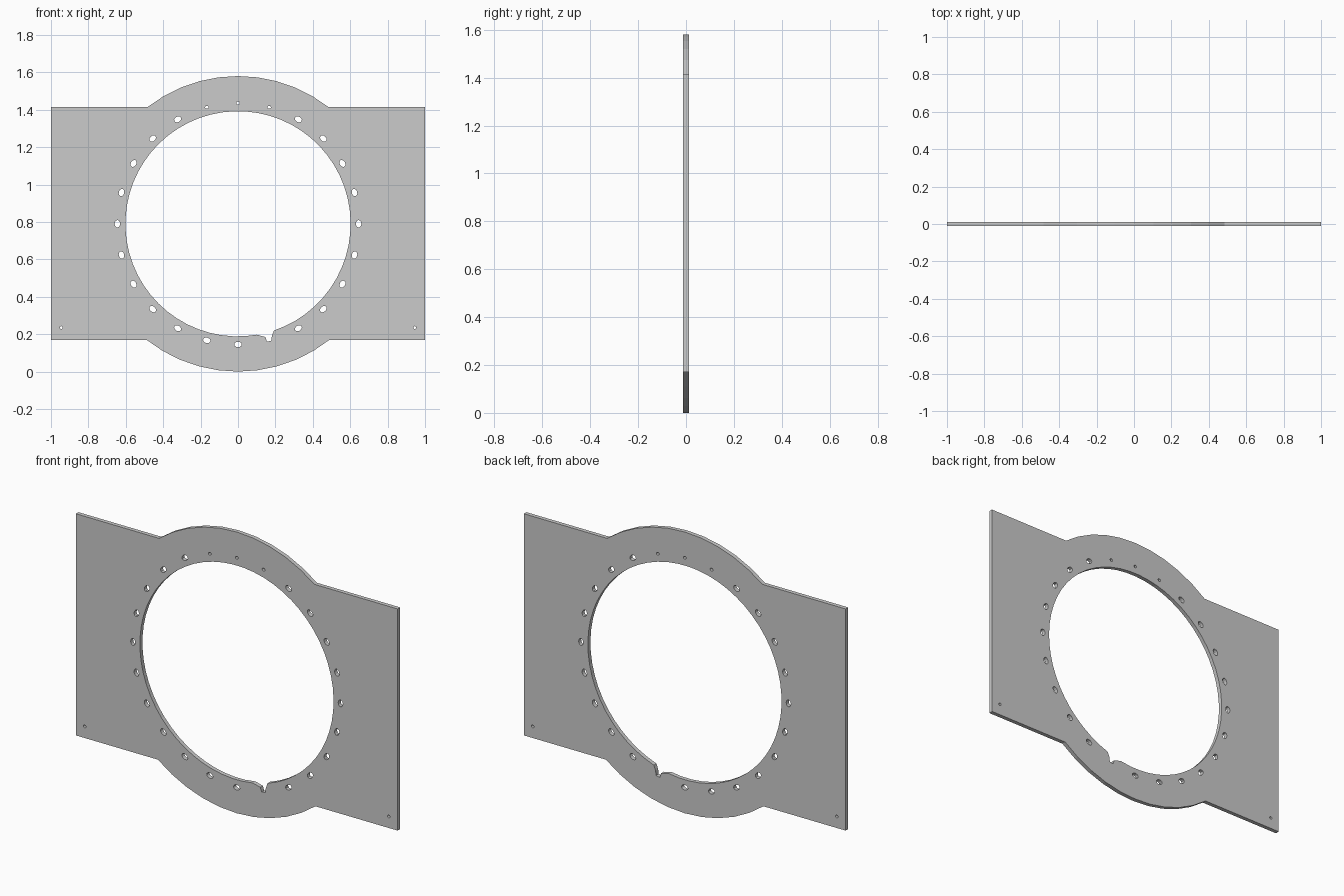
import bpy
from math import sin, cos, asin, pi, radians, degrees

if "Cube" in bpy.data.objects:
    bpy.data.objects.remove(bpy.data.objects["Cube"])

CZ = 0.79                      # height of the ring centre
R_OUT, R_IN, R_BOLT = 0.79, 0.602, 0.645
Z_LOW, Z_HIGH = 0.17, 1.415    # plate edges
HALF_T = 0.0115                # half thickness


def arc(r, a0, a1, n):
    return [(r * cos(a0 + (a1 - a0) * i / n), CZ + r * sin(a0 + (a1 - a0) * i / n))
            for i in range(n + 1)]


def slot(cx, cz, radial, tangent, ang, n=12):
    pts = []
    for i in range(n):
        t = 2 * pi * i / n
        u, v = radial * cos(t), tangent * sin(t)
        pts.append((cx + u * cos(ang) - v * sin(ang), cz + u * sin(ang) + v * cos(ang)))
    return pts


# outer outline: rectangle with bulging arcs above and below
top = asin((Z_HIGH - CZ) / R_OUT)
low = asin((CZ - Z_LOW) / R_OUT)
outline = [(1, Z_LOW), (1, Z_HIGH)] + arc(R_OUT, top, pi - top, 10)
outline += [(-1, Z_HIGH), (-1, Z_LOW)] + arc(R_OUT, pi + low, 2 * pi - low, 10)

# large central opening, with the small broken notch at its lower edge
notch = [(0.10, 0.197), (0.147, 0.185), (0.155, 0.160), (0.178, 0.165),
         (0.181, 0.190), (0.19, 0.219)]
opening = arc(R_IN, radians(-71.4), radians(279.5), 58)[:-1] + notch[:-1]
loops = [outline, opening]

# ring of bolt holes every 15 degrees, the top three smaller
for k in range(24):
    d = 15 * k
    if d == 285:               # merged into the notch
        continue
    a = radians(d)
    rad, tan = (0.008, 0.009) if d in (75, 90, 105) else (0.0145, 0.02)
    loops.append(slot(R_BOLT * cos(a), CZ + R_BOLT * sin(a), rad, tan, a))

# small corner holes
for s in (-1, 1):
    loops.append(slot(s * 0.945, 0.235, 0.008, 0.008, 0))

# filled, extruded profile stood upright
curve = bpy.data.curves.new("mounting_plate", 'CURVE')
curve.dimensions = '2D'
curve.fill_mode = 'BOTH'
curve.extrude = HALF_T
for pts in loops:
    sp = curve.splines.new('POLY')
    sp.points.add(len(pts) - 1)
    for p, (x, z) in zip(sp.points, pts):
        p.co = (x, z, 0, 1)
    sp.use_cyclic_u = True
plate = bpy.data.objects.new("mounting_plate", curve)
bpy.context.collection.objects.link(plate)
plate.rotation_euler = (pi / 2, 0, 0)
bpy.context.view_layer.objects.active = plate
plate.select_set(True)
bpy.ops.object.convert(target='MESH')
bpy.ops.object.transform_apply(location=False, rotation=True, scale=False)
bpy.ops.object.shade_flat()
